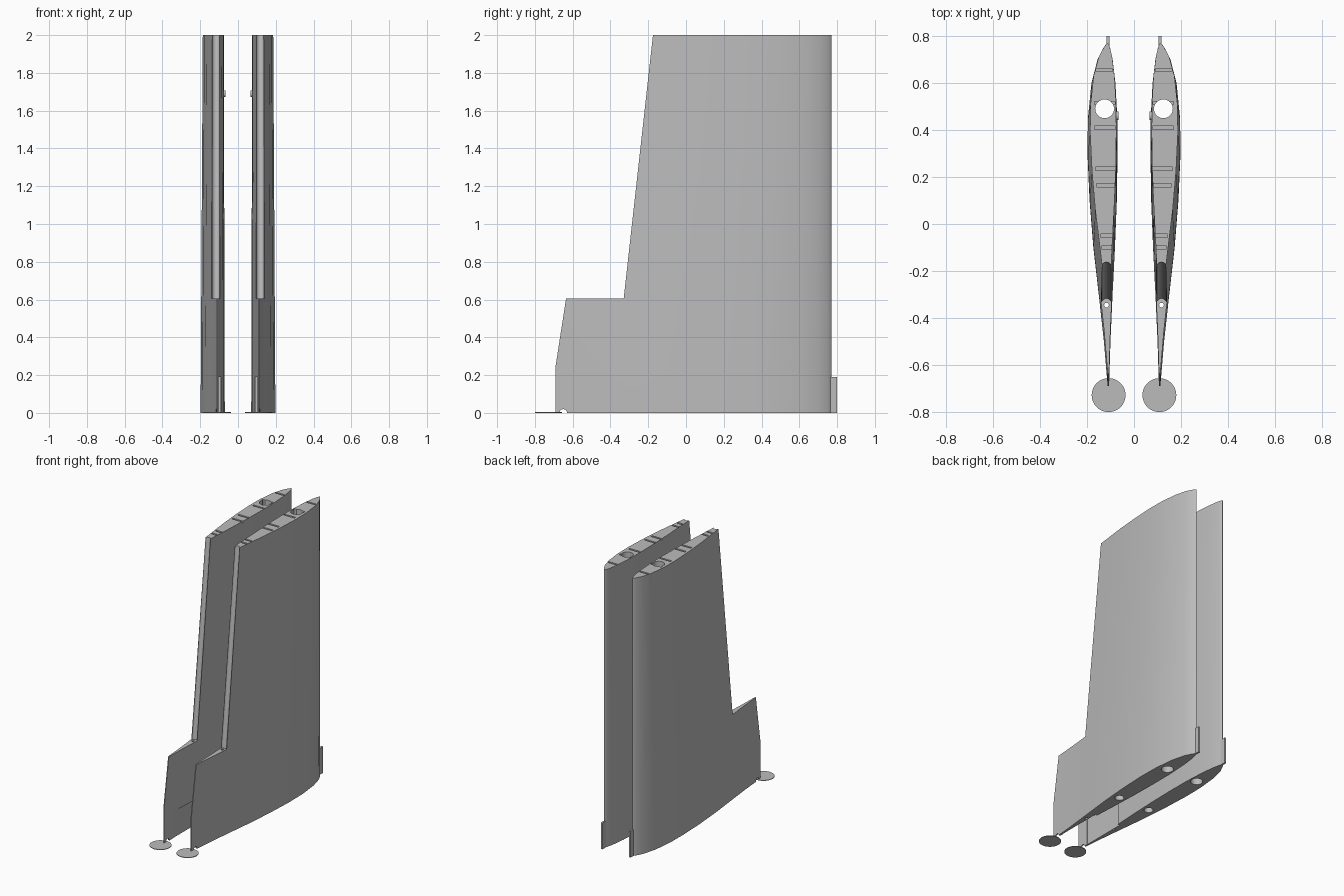
import bpy, bmesh, math
from mathutils import Vector, Matrix

cube = bpy.data.objects.get("Cube")
if cube:
    bpy.data.objects.remove(cube, do_unlink=True)

grey = bpy.data.materials.new("light grey")
grey.use_nodes = True
grey.diffuse_color = (0.5, 0.5, 0.5, 1)
grey.node_tree.nodes["Principled BSDF"].inputs["Base Color"].default_value = (0.5, 0.5, 0.5, 1)


def add_object(name, bm):
    bmesh.ops.recalc_face_normals(bm, faces=bm.faces)
    mesh = bpy.data.meshes.new(name)
    bm.to_mesh(mesh)
    bm.free()
    mesh.materials.append(grey)
    ob = bpy.data.objects.new(name, mesh)
    bpy.context.collection.objects.link(ob)
    return ob


def loft(name, sections):
    bm = bmesh.new()
    rings = [[bm.verts.new(p) for p in s] for s in sections]
    n = len(rings[0])
    for a, b in zip(rings, rings[1:]):
        for i in range(n):
            j = (i + 1) % n
            bm.faces.new((a[i], a[j], b[j], b[i]))
    bm.faces.new(rings[0])
    bm.faces.new(rings[-1])
    return add_object(name, bm)


def box(name, lo, hi):
    corners = [(lo[0], lo[1]), (hi[0], lo[1]), (hi[0], hi[1]), (lo[0], hi[1])]
    return loft(name, [[(x, y, z) for x, y in corners] for z in (lo[2], hi[2])])


def rod(name, start, end, radius, sides=32):
    a, b = Vector(start), Vector(end)
    d = b - a
    turn = d.to_track_quat('Z', 'Y').to_matrix().to_4x4()
    bm = bmesh.new()
    bmesh.ops.create_cone(bm, cap_ends=True, segments=sides, radius1=radius, radius2=radius,
                          depth=d.length, matrix=Matrix.Translation((a + b) / 2) @ turn)
    return add_object(name, bm)


def cut(target, cutter):
    mod = target.modifiers.new("cut", 'BOOLEAN')
    mod.operation = 'DIFFERENCE'
    mod.solver = 'EXACT'
    mod.object = cutter
    bpy.context.view_layer.update()
    bpy.context.view_layer.objects.active = target
    bpy.ops.object.modifier_apply(modifier=mod.name)
    bpy.data.objects.remove(cutter, do_unlink=True)


# Airfoil cross-section: chord position, outer side, inner side
STATIONS = [(.765, .119, .108), (.75, .130, .102), (.70, .155, .091), (.6, .181, .079),
            (.45, .196, .071), (.3, .198, .070), (.1, .189, .073), (-.1, .173, .081),
            (-.3, .150, .091), (-.5, .128, .100), (-.69, .112, .106)]
NOSE, MID = .77, .11
outline = ([(.113, NOSE)] + [(o, y) for y, o, i in STATIONS]
           + [(i, y) for y, o, i in reversed(STATIONS)])


def section(z, chord, thick):
    return [(MID + (x - MID) * thick, NOSE + (y - NOSE) * chord, z) for x, y in outline]


wing = loft("left_wing", [section(0, 1, 1), section(.25, 1, .985), section(2, .815, .87)])

# Rear notch above the lower trailing part
notch = [(-.33, .605), (-.1639, 2.1), (-1, 2.1), (-1, .605)]
cut(wing, loft("cutter", [[(x, y, z) for y, z in notch] for x in (0, .3)]))

# Hinge channel along the sloped edge, and pivot hole below it
cut(wing, rod("cutter", (.117, -.338, .605), (.117, -.172, 2.1), .021))
cut(wing, rod("cutter", (.117, -.345, -.1), (.117, -.345, .7), .010, 16))

# Round tube hole from top to bottom, and a blind hole underneath
cut(wing, rod("cutter", (.125, .49, -.1), (.125, .49, 2.1), .04))
cut(wing, rod("cutter", (.125, .0, -.1), (.125, .0, .12), .03))

# Spar slots in the top: position, half width, depth
for y, half, depth in [(.655, .035, .012), (.515, .044, .1), (.41, .045, .012),
                       (.235, .042, .1), (.165, .04, .012), (-.05, .025, .1), (-.1, .021, .012)]:
    centre = .118 + y * .012
    cut(wing, box("cutter", (centre - half, y - .007, 2 - depth), (centre + half, y + .007, 2.1)))

# Recess in the inner face near the bottom, and small notch at the tail
cut(wing, box("cutter", (0, -.6, -.1), (.106, -.27, .19)))
cut(wing, rod("cutter", (0, -.65, 0), (.3, -.65, 0), .02))

parts = [
    wing,
    box("left_leading_tab", (.105, .755, 0), (.118, .8, .19)),
    rod("left_foot_disc", (.108, -.728, 0), (.108, -.728, .004), .072, 48),
    rod("left_inner_pin", (.085, .46, 1.69), (.066, .46, 1.69), .018, 20),
]

# Mirror every part to the other side
for ob in list(parts):
    bm = bmesh.new()
    bm.from_mesh(ob.data)
    bmesh.ops.transform(bm, matrix=Matrix.Scale(-1, 4, (1, 0, 0)), verts=bm.verts)
    bmesh.ops.reverse_faces(bm, faces=bm.faces)
    parts.append(add_object(ob.name.replace("left", "right"), bm))

bpy.ops.object.select_all(action='DESELECT')
for ob in parts:
    ob.select_set(True)
bpy.context.view_layer.objects.active = wing
bpy.ops.object.shade_smooth_by_angle(angle=math.radians(30))
